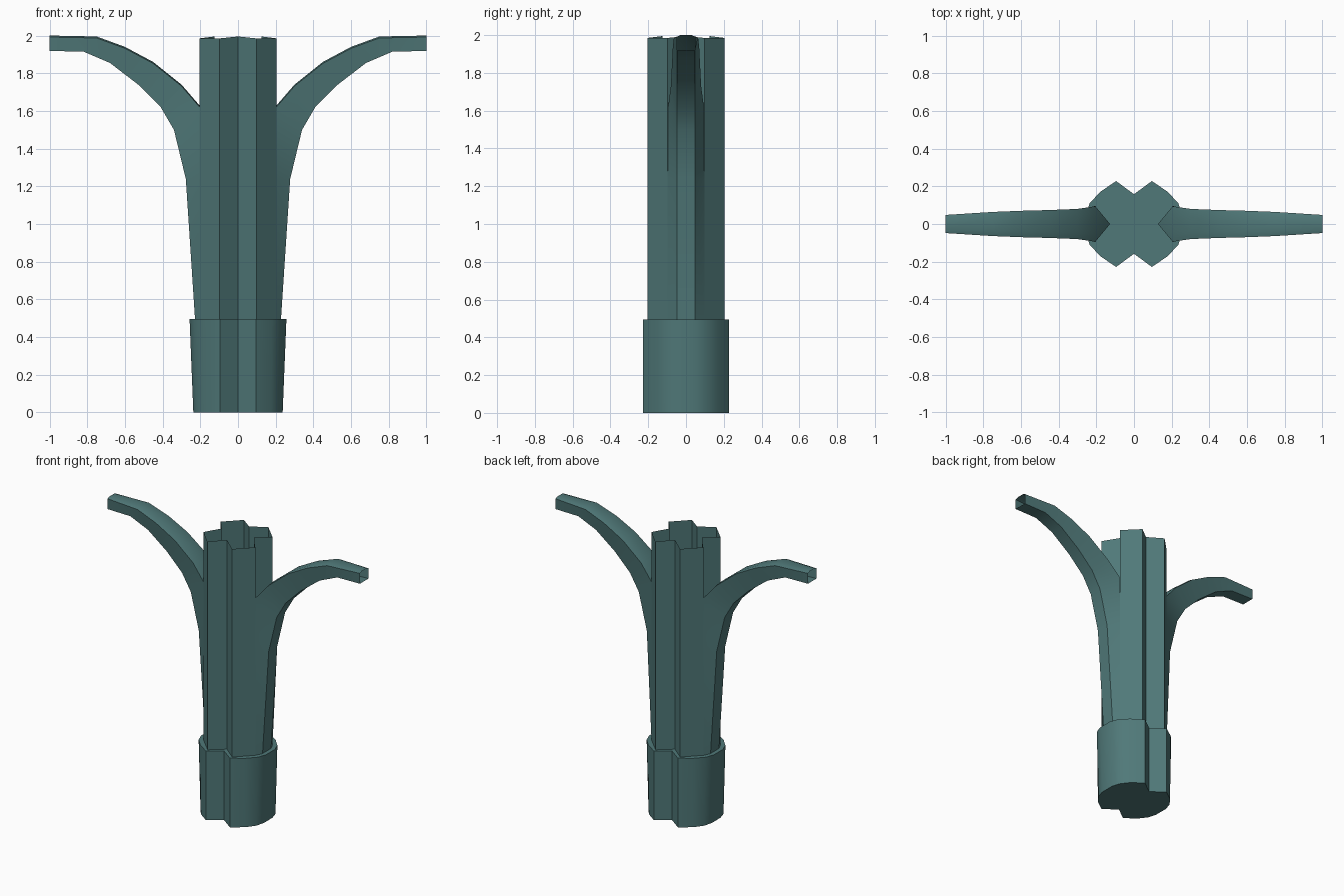
import bpy, bmesh, math

if "Cube" in bpy.data.objects:
    bpy.data.objects.remove(bpy.data.objects["Cube"])


def finish(name, bm):
    bmesh.ops.remove_doubles(bm, verts=bm.verts, dist=0.0005)
    bmesh.ops.recalc_face_normals(bm, faces=bm.faces)
    me = bpy.data.meshes.new(name)
    bm.to_mesh(me)
    bm.free()
    me.materials.append(teal)
    ob = bpy.data.objects.new(name, me)
    bpy.context.collection.objects.link(ob)
    bpy.ops.object.select_all(action='DESELECT')
    ob.select_set(True)
    bpy.context.view_layer.objects.active = ob
    bpy.ops.object.shade_smooth_by_angle(angle=math.radians(25))
    return ob


def full_ring(quarter):
    """Mirror a first-quadrant outline (from +y axis to +x side) into a closed ring."""
    right = quarter + [(x, -y) for x, y in reversed(quarter) if y > 0]
    return right + [(-x, y) for x, y in reversed(right) if x > 0]


def loft(bm, rings, closed=True):
    rows = [[bm.verts.new(p) for p in r] for r in rings]
    n = len(rows[0])
    for a, b in zip(rows, rows[1:]):
        for i in range(n if closed else n - 1):
            j = (i + 1) % n
            bm.faces.new((a[i], a[j], b[j], b[i]))
    return rows


teal = bpy.data.materials.new("teal")
teal.diffuse_color = (0.08, 0.19, 0.19, 1)
teal.use_nodes = True
teal.node_tree.nodes["Principled BSDF"].inputs["Base Color"].default_value = teal.diffuse_color

# Collar: notched front and back, flaring slightly at the sides
RIM = 0.495
top = full_ring([(0, .158), (.095, .228), (.18, .17), (.235, .11), (.257, .05)])
bottom = full_ring([(0, .158), (.095, .228), (.175, .17), (.22, .11), (.237, .05)])
bm = bmesh.new()
rows = loft(bm, [[(x, y, 0) for x, y in bottom], [(x, y, RIM) for x, y in top]])
for r in rows:
    bm.faces.new(r)
finish("collar", bm)

# Column: open, hollow, with a V groove on each of the four sides
star = full_ring([(0, .125), (.097, .205), (.205, .097), (.125, 0)])
bm = bmesh.new()
loft(bm, [[(x, y, RIM) for x, y in star],
          [(x, y, 1.995 if x * y == 0 else 1.985) for x, y in star]])
finish("column", bm)

# Arms: hollow curved brackets; (outer x, outer z, inner x, inner z, inner half width)
sections = [(.228, RIM, .205, RIM, .097), (.277, 1.24, .205, 1.24, .097),
            (.34, 1.50, .205, 1.63, .094), (.41, 1.62, .30, 1.74, .08),
            (.53, 1.74, .45, 1.86, .074), (.68, 1.855, .60, 1.94, .07),
            (.82, 1.915, .75, 1.995, .064), (1.0, 1.918, 1.0, 2.0, .048)]
for side, name in ((1, "right_arm"), (-1, "left_arm")):
    bm = bmesh.new()
    # sides and underside
    loft(bm, [[(side * xi, w, zi - .008), (side * xo, .048, zo),
               (side * xo, -.048, zo), (side * xi, -w, zi - .008)]
              for xo, zo, xi, zi, w in sections], closed=False)
    # slightly crowned upper surface
    loft(bm, [[(side * xi, w * f, zi - dz) for f, dz in
               ((1, .008), (.6, 0), (-.6, 0), (-1, .008))]
              for xo, zo, xi, zi, w in sections[2:]], closed=False)
    # steep fold down into the column groove
    lip = [bm.verts.new((side * .205, y, z)) for y, z in
           ((.094, 1.622), (.0564, 1.63), (-.0564, 1.63), (-.094, 1.622))]
    root = bm.verts.new((side * .127, 0, 1.50))
    for a, b in zip(lip, lip[1:]):
        bm.faces.new((a, b, root))
    finish(name, bm)
